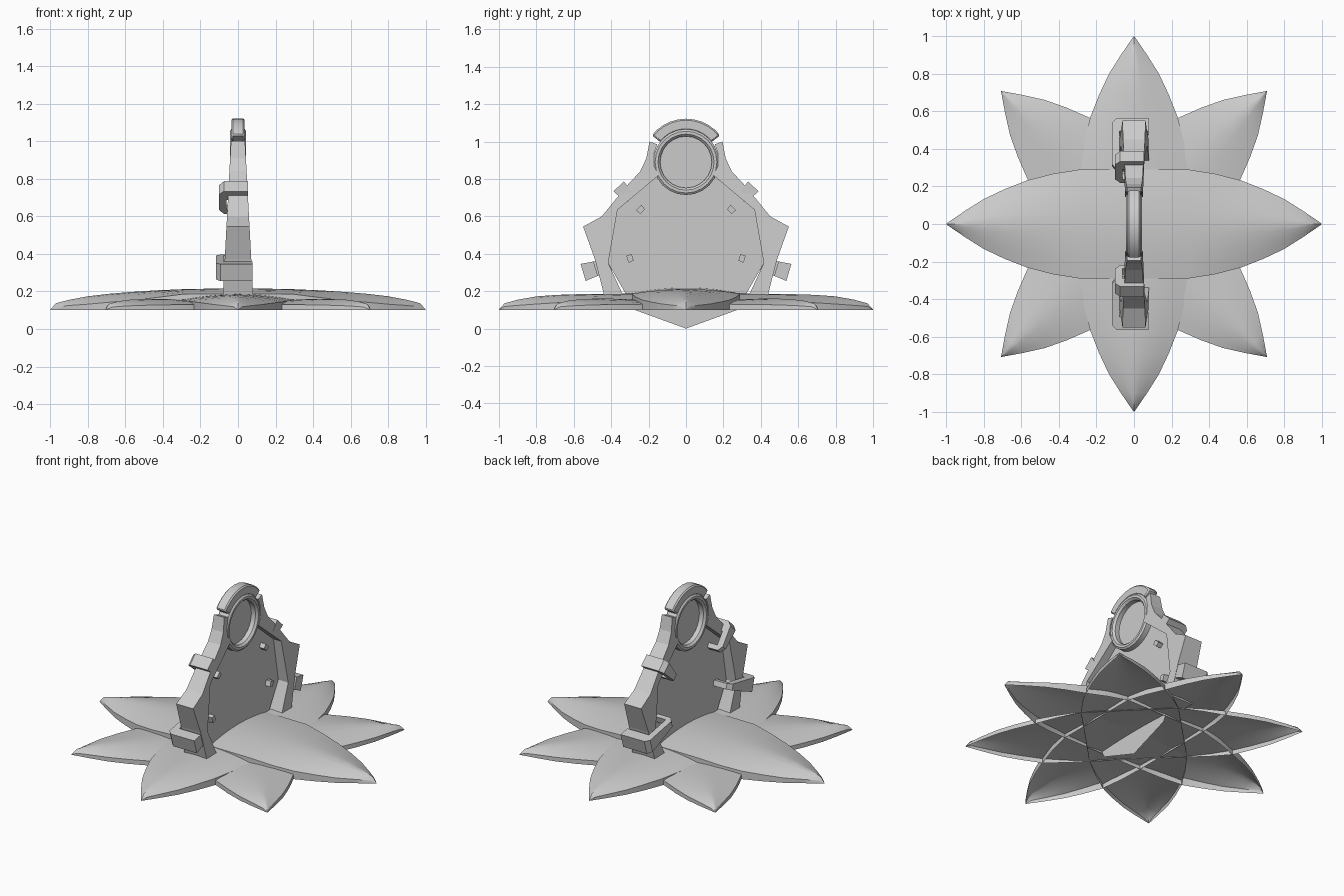
import bpy, bmesh, math
from mathutils import Vector

cube = bpy.data.objects.get("Cube")
if cube:
    bpy.data.objects.remove(cube)

grey = bpy.data.materials.new("plain_grey")
grey.use_nodes = True
grey.diffuse_color = (0.6, 0.6, 0.6, 1)
grey.node_tree.nodes["Principled BSDF"].inputs["Base Color"].default_value = (0.6, 0.6, 0.6, 1)


def finish(name, bm, fix=True, smooth=None):
    if fix:
        bmesh.ops.recalc_face_normals(bm, faces=bm.faces)
    mesh = bpy.data.meshes.new(name)
    bm.to_mesh(mesh)
    bm.free()
    obj = bpy.data.objects.new(name, mesh)
    bpy.context.collection.objects.link(obj)
    mesh.materials.append(grey)
    if smooth:
        bpy.ops.object.select_all(action='DESELECT')
        obj.select_set(True)
        bpy.context.view_layer.objects.active = obj
        bpy.ops.object.shade_smooth_by_angle(angle=math.radians(smooth))
    return obj


def loft(name, ring_a, ring_b, smooth=None):
    """Closed solid between two matching outlines."""
    bm = bmesh.new()
    a = [bm.verts.new(p) for p in ring_a]
    b = [bm.verts.new(p) for p in ring_b]
    n = len(a)
    bm.faces.new(a)
    bm.faces.new(b[::-1])
    for i in range(n):
        bm.faces.new((a[i], b[i], b[(i + 1) % n], a[(i + 1) % n]))
    return finish(name, bm, smooth=smooth)


def sheet(name, pts):
    bm = bmesh.new()
    bm.faces.new([bm.verts.new((0, y, z)) for y, z in pts])
    return finish(name, bm, fix=False)


def half_depth(z):
    return 0.032 + (1.1 - z) * 0.053


# Petals: arched hollow shells with a rim wall
RADII = [0, 0.29, 0.43, 0.57, 0.69, 0.8, 0.9, 0.97, 1.0]
WIDTH = [0.29, 0.29, 0.268, 0.232, 0.185, 0.133, 0.07, 0.022, 0.001]
FOOT = [0.13, 0.13, 0.115, 0.1, 0.1, 0.1, 0.1, 0.1, 0.1]
LONG = ([0.218, 0.212, 0.206, 0.197, 0.187, 0.174, 0.155, 0.137, 0.102],
        [0.188, 0.186, 0.168, 0.152, 0.142, 0.132, 0.125, 0.118, 0.101])
CROSS = ([0.187, 0.187, 0.186, 0.184, 0.18, 0.172, 0.154, 0.135, 0.102],
         [0.155, 0.155, 0.15, 0.144, 0.138, 0.131, 0.124, 0.118, 0.101])
DIAGONAL = ([0.153, 0.154, 0.156, 0.16, 0.16, 0.157, 0.148, 0.134, 0.102],
            [0.135, 0.135, 0.132, 0.13, 0.129, 0.127, 0.123, 0.117, 0.101])


def petal(name, degrees, profile):
    spine, rim = profile
    ca, sa = math.cos(math.radians(degrees)), math.sin(math.radians(degrees))
    bm = bmesh.new()
    rows = []
    for r, w, foot, s, e in zip(RADII, WIDTH, FOOT, spine, rim):
        power = 2 - 0.8 * r
        local = [(-w, foot)]
        for i in range(9):
            t = i / 4 - 1
            local.append((w * t, e + (s - e) * (1 - abs(t) ** power)))
        local.append((w, foot))
        rows.append([bm.verts.new((r * ca - v * sa, r * sa + v * ca, z)) for v, z in local])
    for p, q in zip(rows, rows[1:]):
        for i in range(10):
            bm.faces.new((p[i], q[i], q[i + 1], p[i + 1]))
    bm.faces.new(rows[-1])
    finish(name, bm, fix=False, smooth=35)


for i in range(8):
    kind = "diagonal" if i % 2 else ("cross" if i % 4 else "long")
    shape = {"diagonal": DIAGONAL, "cross": CROSS, "long": LONG}[kind]
    petal(f"{kind}_petal_{i + 1}", i * 45, shape)

# Thin nine-sided panel, its lowest corner poking through the base
R = 0.423
sheet("centre_panel", [(R * math.cos(math.radians(a)), R + R * math.sin(math.radians(a)))
                       for a in range(-90, 270, 40)])

# Round window and its ring at the top
CZ = 0.89


def arc(radius, start, end, steps):
    out = []
    for i in range(steps + 1):
        a = math.radians(start + (end - start) * i / steps)
        out.append((radius * math.cos(a), CZ + radius * math.sin(a)))
    return out


sheet("window_disc", arc(0.145, 15, 345, 11))

bm = bmesh.new()
section = [(0.138, 0.03), (0.15, 0.043), (0.165, 0.043), (0.176, 0.034)]
section += [(r, -x) for r, x in section[::-1]]
N = 24
loops = []
for k in range(N):
    a = 2 * math.pi * k / N
    loops.append([bm.verts.new((x, r * math.cos(a), CZ + r * math.sin(a))) for r, x in section])
for k in range(N):
    p, q = loops[k], loops[(k + 1) % N]
    for i in range(8):
        bm.faces.new((p[i], q[i], q[(i + 1) % 8], p[(i + 1) % 8]))
finish("window_ring", bm, smooth=30)

# Curved cap above the ring
cap = arc(0.232, 38, 142, 10) + arc(0.17, 142, 38, 10)
cap_obj = loft("top_cap", [(0.035, y, z) for y, z in cap],
               [(-0.035, y, z) for y, z in cap], smooth=30)
bevel = cap_obj.modifiers.new("soft_edges", 'BEVEL')
bevel.width = 0.008
bevel.segments = 1
bevel.limit_method = 'ANGLE'
bevel.angle_limit = math.radians(40)

# Side arms that hug the panel, thicker towards the base
ARM = [(0.195, 1.0), (0.212, 0.91), (0.245, 0.84), (0.315, 0.765), (0.385, 0.68), (0.45, 0.6),
       (0.55, 0.545), (0.487, 0.37), (0.437, 0.175), (0.335, 0.175), (0.416, 0.35),
       (0.366, 0.635), (0.145, 0.82), (0.172, 0.87), (0.172, 0.93), (0.155, 0.985)]

# Clips: hooked bars (outer end, inner end, outer width, inner width, back x, front x)
CLIPS = {"upper": ((0.36, 0.76), (0.232, 0.625), 0.078, 0.035, -0.1, 0.052),
         "lower": ((0.55, 0.30), (0.285, 0.38), 0.095, 0.035, -0.118, 0.078)}

for side, label in ((1, "back"), (-1, "front")):
    loft(f"{label}_arm", [(half_depth(z), side * y, z) for y, z in ARM],
         [(-half_depth(z), side * y, z) for y, z in ARM])
    for level, (outer, inner, w0, w1, xb, xf) in CLIPS.items():
        o, axis = Vector(outer), Vector(inner) - Vector(outer)
        length = axis.length
        axis.normalize()
        normal = Vector((-axis.y, axis.x))
        hook = [(0, xf), (0, xb + 0.025), (0.025, xb), (length - 0.03, xb),
                (length, xb + 0.025), (length, 0.035), (length - 0.03, 0.035),
                (length - 0.03, xb + 0.04), (0.07, xb + 0.04), (0.07, xf)]
        rings = []
        for s in (0.5, -0.5):
            ring = []
            for a, x in hook:
                p = o + axis * a + normal * s * (w0 + (w1 - w0) * a / length)
                ring.append((x, side * p.x, p.y))
            rings.append(ring)
        loft(f"{label}_{level}_clip", *rings)
